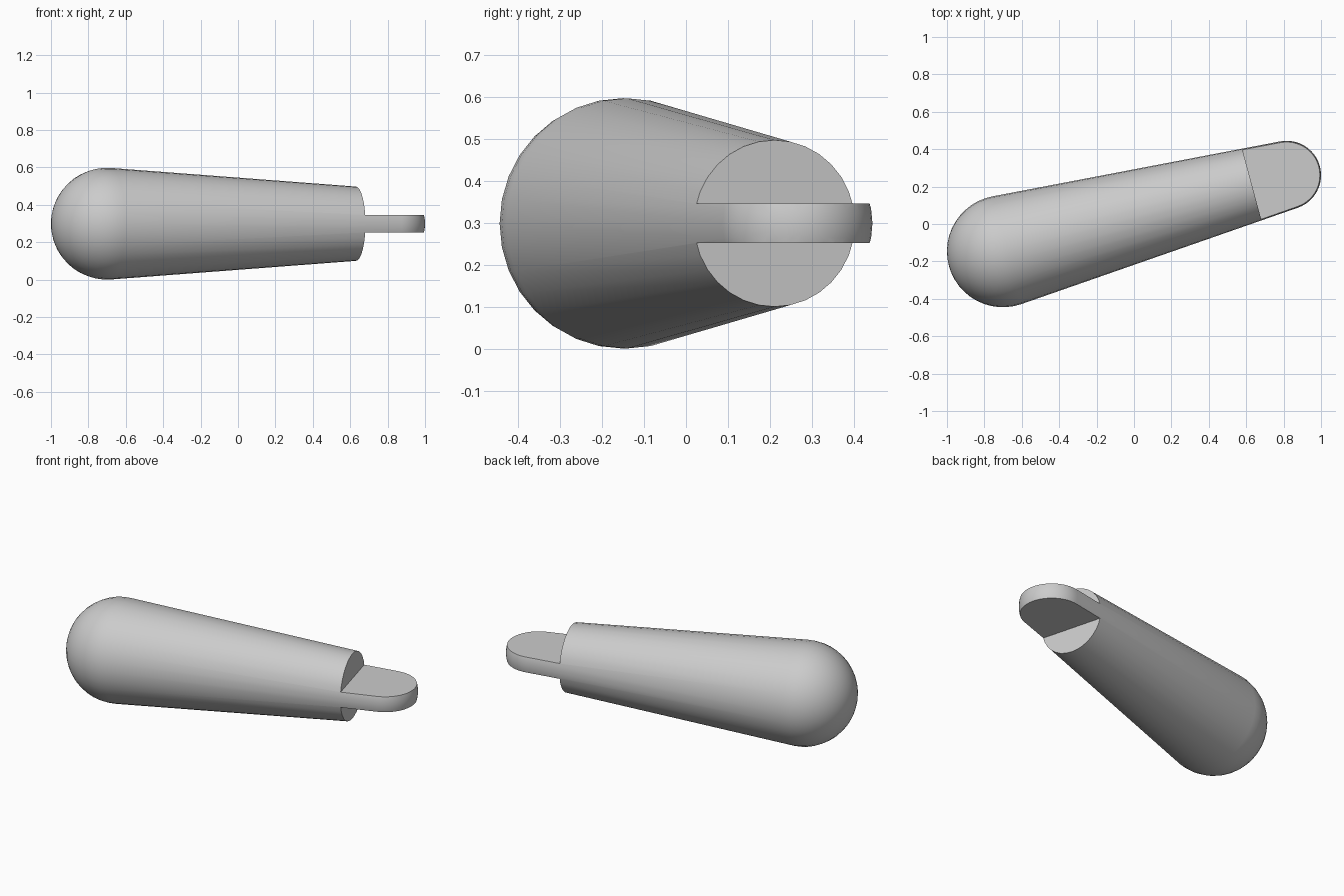
import bpy
import bmesh
from math import sin, cos, asin, pi, atan2, hypot
from mathutils import Matrix, Vector

if "Cube" in bpy.data.objects:
    bpy.data.objects.remove(bpy.data.objects["Cube"], do_unlink=True)

BIG_R, TIP_R = 0.299, 0.184
BIG = Vector((-0.701, -0.146, 0.299))
TIP = Vector((0.816, 0.261, 0.299))
SIDES = 32
TAB_HALF = 0.047
SHOULDER = 1.378          # distance along the axis where the tab begins

axis = TIP - BIG
length = hypot(axis.x, axis.y)
placing = Matrix.Translation(BIG) @ Matrix.Rotation(atan2(axis.y, axis.x), 4, "Z")

# Single plain material
grey = bpy.data.materials.new("plain_grey")
grey.use_nodes = True
grey.diffuse_color = (0.6, 0.6, 0.6, 1)
grey.node_tree.nodes["Principled BSDF"].inputs["Base Color"].default_value = (0.6, 0.6, 0.6, 1)


def new_object(name, bm):
    mesh = bpy.data.meshes.new(name)
    bmesh.ops.recalc_face_normals(bm, faces=bm.faces)
    bm.to_mesh(mesh)
    bm.free()
    mesh.materials.append(grey)
    obj = bpy.data.objects.new(name, mesh)
    obj.matrix_world = placing
    bpy.context.collection.objects.link(obj)
    return obj


def arc(centre, radius, start, end, steps):
    angles = [start + (end - start) * i / steps for i in range(steps + 1)]
    return [(centre + radius * cos(a), 0, radius * sin(a)) for a in angles]


# Tapered body with a round cap at each end, turned about its long axis
tangent = pi / 2 - asin((BIG_R - TIP_R) / length)
profile = arc(0, BIG_R, pi, tangent, 12) + arc(length, TIP_R, tangent, 0, 12)
bm = bmesh.new()
verts = [bm.verts.new(p) for p in profile]
edges = [bm.edges.new(pair) for pair in zip(verts, verts[1:])]
bmesh.ops.spin(bm, geom=verts + edges, cent=(0, 0, 0), axis=(1, 0, 0),
               angle=2 * pi, steps=SIDES, use_duplicate=False)
bmesh.ops.remove_doubles(bm, verts=bm.verts, dist=0.0005)
body = new_object("tapered_body_with_tab", bm)

# Two blocks cut away the tip above and below, leaving the flat tab
for name, side in (("upper_cutter", 1), ("lower_cutter", -1)):
    bm = bmesh.new()
    bmesh.ops.create_cube(bm, size=1)
    bmesh.ops.translate(bm, verts=bm.verts,
                        vec=(SHOULDER + 0.5, 0, side * (TAB_HALF + 0.5)))
    cutter = new_object(name, bm)
    cutter.hide_render = True
    cut = body.modifiers.new(name, "BOOLEAN")
    cut.operation = "DIFFERENCE"
    cut.solver = "EXACT"
    cut.object = cutter

# Bake the cuts and drop the cutters
bpy.ops.object.select_all(action="DESELECT")
body.select_set(True)
bpy.context.view_layer.objects.active = body
for name in ("upper_cutter", "lower_cutter"):
    bpy.ops.object.modifier_apply(modifier=name)
    bpy.data.objects.remove(bpy.data.objects[name], do_unlink=True)

bpy.ops.object.shade_smooth_by_angle(angle=pi / 6)
